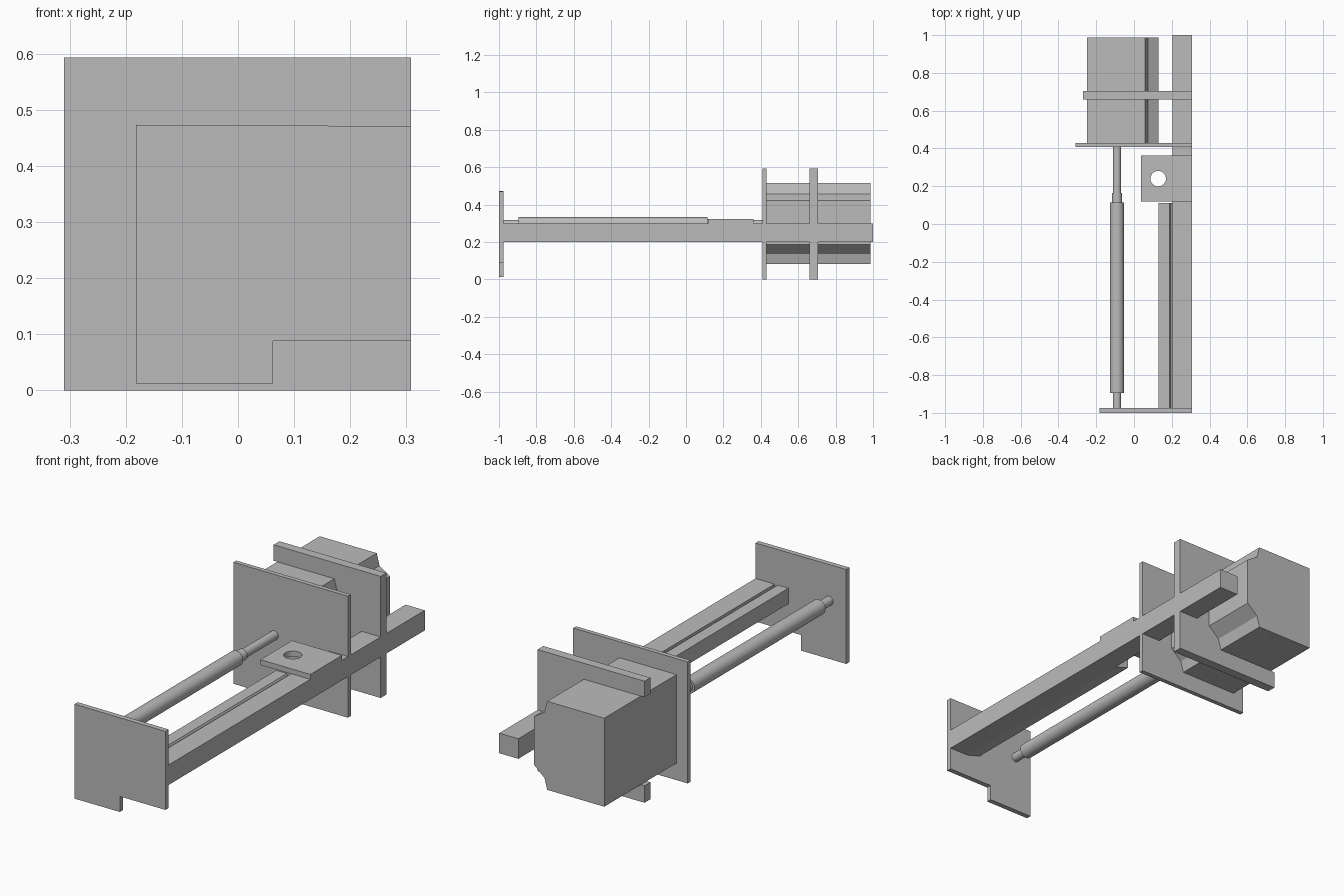
import bpy, bmesh
from math import radians
from mathutils import Matrix

cube = bpy.data.objects.get("Cube")
if cube:
    bpy.data.objects.remove(cube, do_unlink=True)

# Single flat grey
grey = bpy.data.materials.new("plain grey")
grey.use_nodes = True
grey.diffuse_color = (0.5, 0.5, 0.5, 1)
grey.node_tree.nodes["Principled BSDF"].inputs["Base Color"].default_value = (0.5, 0.5, 0.5, 1)


def finish(name, bm):
    bmesh.ops.recalc_face_normals(bm, faces=bm.faces)
    mesh = bpy.data.meshes.new(name)
    bm.to_mesh(mesh)
    bm.free()
    mesh.materials.append(grey)
    obj = bpy.data.objects.new(name, mesh)
    bpy.context.collection.objects.link(obj)
    return obj


def extrude_y(name, profile, y0, y1):
    """Extrude an (x, z) outline from y0 to y1."""
    bm = bmesh.new()
    face = bm.faces.new([bm.verts.new((x, y0, z)) for x, z in profile])
    ext = bmesh.ops.extrude_face_region(bm, geom=[face])["geom"]
    verts = [v for v in ext if isinstance(v, bmesh.types.BMVert)]
    bmesh.ops.translate(bm, verts=verts, vec=(0, y1 - y0, 0))
    return finish(name, bm)


def rect(x0, x1, z0, z1):
    return [(x0, z0), (x1, z0), (x1, z1), (x0, z1)]


def cylinder(bm, radius, depth, matrix):
    bmesh.ops.create_cone(bm, cap_ends=True, segments=32, radius1=radius,
                          radius2=radius, depth=depth, matrix=matrix)


SIDE = 0.308   # common flush side of plates and rail
TOP = 0.593

# Front plate with a notched lower corner
extrude_y("front_plate", [(-0.182, 0.012), (0.062, 0.012), (0.062, 0.088),
                          (SIDE, 0.088), (SIDE, 0.471), (-0.182, 0.473)], -1.0, -0.975)

# Main rail and the chamfered slide beside it, separated by a shallow groove
extrude_y("main_rail", rect(0.205, SIDE, 0.2, 0.298), -0.98, 1.0)
extrude_y("inner_slide", [(0.205, 0.2), (0.205, 0.285), (0.195, 0.285), (0.188, 0.298),
                          (0.13, 0.298), (0.13, 0.222)], -0.98, 0.11)

# Mounting plate
extrude_y("middle_plate", rect(-0.31, SIDE, 0, TOP), 0.408, 0.43)

# Motor block with stepped chamfers on one side
chamfered = [(0.058, 0.083), (0.073, 0.137), (0.13, 0.187),
             (0.13, 0.422), (0.073, 0.458), (0.058, 0.515)]
extrude_y("motor_block", [(-0.25, 0.515), (-0.25, 0.083)] + chamfered, 0.43, 0.987)

# Forked plate that wraps the block and is open on one side
extrude_y("rear_fork_plate", [(-0.27, 0), (SIDE, 0), (SIDE, TOP), (-0.27, TOP), (-0.27, 0.515)]
          + chamfered[::-1] + [(-0.27, 0.083)], 0.66, 0.705)

# Stepped shaft
bm = bmesh.new()
for radius, y0, y1 in ((0.022, -0.98, -0.895), (0.037, -0.895, 0.115),
                       (0.027, 0.115, 0.165), (0.022, 0.165, 0.41)):
    place = Matrix.Translation((-0.09, (y0 + y1) / 2, 0.296)) @ Matrix.Rotation(radians(90), 4, "X")
    cylinder(bm, radius, y1 - y0, place)
shaft = finish("stepped_shaft", bm)

# Bracket with a drilled hole
bracket = extrude_y("bracket", rect(0.038, SIDE, 0.296, 0.322), 0.118, 0.362)
bm = bmesh.new()
cylinder(bm, 0.041, 0.2, Matrix.Translation((0.128, 0.24, 0.31)))
cutter = finish("hole_cutter", bm)
cutter.hide_render = True
hole = bracket.modifiers.new("hole", "BOOLEAN")
hole.operation = "DIFFERENCE"
hole.solver = "EXACT"
hole.object = cutter
bpy.ops.object.select_all(action="DESELECT")
bpy.context.view_layer.objects.active = bracket
bracket.select_set(True)
bpy.ops.object.modifier_apply(modifier=hole.name)
bpy.data.objects.remove(cutter, do_unlink=True)

# Smooth round surfaces, keep edges sharp
shaft.select_set(True)
bpy.ops.object.shade_smooth_by_angle(angle=radians(30))
